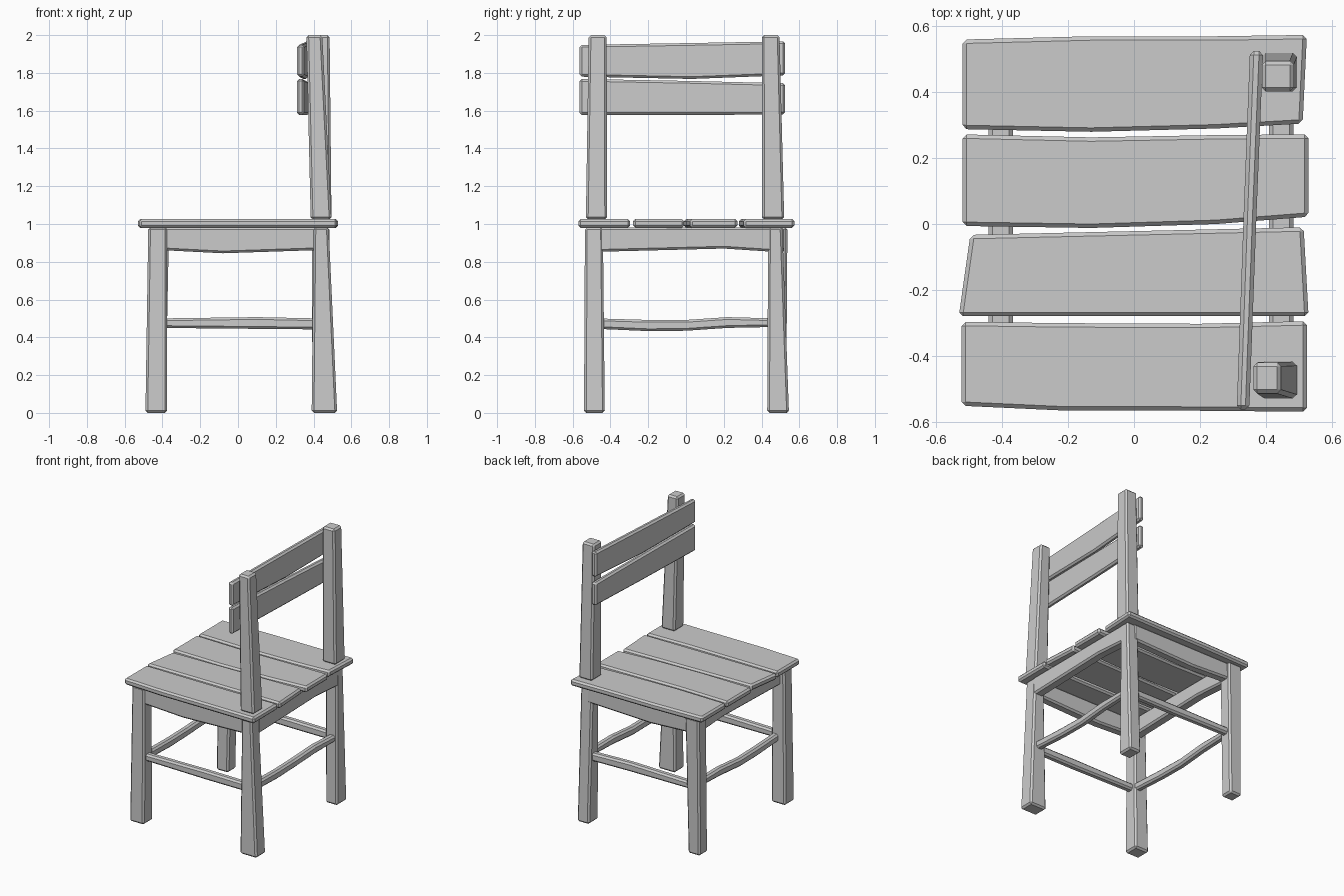
import bpy, bmesh

ORDER = {'x': (0, 1, 2), 'y': (1, 0, 2), 'z': (1, 2, 0)}


def beam(name, axis, sections, bevel=0.012):
    """Skin rectangular sections (pos, a0, a1, b0, b1[, skew]) along an axis."""
    bm = bmesh.new()
    rings = []
    for p, a0, a1, b0, b1, *skew in sections:
        q = p + (skew[0] if skew else 0)
        ring = []
        for pos, a, b in ((p, a0, b0), (q, a1, b0), (q, a1, b1), (p, a0, b1)):
            co = {'x': (pos, a, b), 'y': (a, pos, b), 'z': (a, b, pos)}[axis]
            ring.append(bm.verts.new(co))
        rings.append(ring)
    for r, s in zip(rings, rings[1:]):
        for i in range(4):
            j = (i + 1) % 4
            bm.faces.new((r[i], r[j], s[j], s[i]))
    bm.faces.new(rings[0])
    bm.faces.new(rings[-1])
    bmesh.ops.recalc_face_normals(bm, faces=bm.faces)
    mesh = bpy.data.meshes.new(name)
    bm.to_mesh(mesh)
    bm.free()
    ob = bpy.data.objects.new(name, mesh)
    bpy.context.collection.objects.link(ob)
    mod = ob.modifiers.new("chamfer", 'BEVEL')
    mod.width = bevel
    mod.segments = 1
    mod.limit_method = 'ANGLE'
    return ob


# Seat planks: slightly crooked outlines (x, y0, y1, skew)
planks = [
    [(-0.52, 0.288, 0.56, 0), (-0.13, 0.28, 0.57, 0), (0.25, 0.29, 0.57, 0), (0.512, 0.305, 0.574, 0.013)],
    [(-0.52, -0.006, 0.272, 0), (-0.13, -0.012, 0.263, 0), (0.25, 0, 0.27, 0), (0.53, 0.022, 0.272, 0)],
    [(-0.532, -0.28, -0.033, 0.035), (0.53, -0.28, -0.01, -0.015)],
    [(-0.523, -0.552, -0.297, 0), (-0.22, -0.566, -0.301, 0), (0.2, -0.567, -0.303, 0), (0.525, -0.57, -0.295, 0)],
]
for i, rows in enumerate(planks):
    beam(f"seat_plank_{i + 1}", 'x', [(x, y0, y1, 0.98, 1.026, s) for x, y0, y1, s in rows])

# Legs: bottom and top rectangles
legs = {
    "front_leg_right": ((-0.49, -0.375, -0.54, -0.43), (-0.475, -0.375, -0.535, -0.44)),
    "front_leg_left": ((-0.48, -0.385, 0.435, 0.53), (-0.475, -0.365, 0.44, 0.537)),
    "back_leg_right": ((0.39, 0.525, -0.54, -0.43), (0.40, 0.48, -0.535, -0.44)),
    "back_leg_left": ((0.395, 0.49, 0.43, 0.545), (0.39, 0.485, 0.435, 0.51)),
}
for name, (low, high) in legs.items():
    beam(name, 'z', [(0, *low), (0.982, *high)])

# Back posts standing on the seat
beam("back_post_right", 'z', [(1.024, 0.385, 0.495, -0.53, -0.418), (2, 0.362, 0.446, -0.515, -0.42)])
beam("back_post_left", 'z', [(1.024, 0.388, 0.495, 0.403, 0.52), (2, 0.388, 0.485, 0.402, 0.495)])

# Back slats, running slightly askew
beam("back_slat_upper", 'y', [(-0.563, 0.312, 0.35, 1.78, 1.948), (0.03, 0.333, 0.372, 1.768, 1.958),
                              (0.525, 0.352, 0.392, 1.787, 1.967)])
beam("back_slat_lower", 'y', [(-0.563, 0.312, 0.35, 1.577, 1.768), (0.03, 0.333, 0.372, 1.577, 1.757),
                              (0.525, 0.352, 0.392, 1.58, 1.745)])

# Aprons and stretchers on all four sides
for side, c in (("right", -0.487), ("left", 0.483)):
    beam(f"{side}_apron", 'x', [(-0.41, c - 0.035, c + 0.035, 0.862, 0.982), (-0.08, c - 0.035, c + 0.035, 0.845, 0.982),
                                (0.43, c - 0.035, c + 0.035, 0.862, 0.982)])
    beam(f"{side}_stretcher", 'x', [(-0.42, c - 0.025, c + 0.025, 0.45, 0.5), (0.1, c - 0.03, c + 0.02, 0.445, 0.507),
                                    (0.43, c - 0.025, c + 0.025, 0.442, 0.5)])
for side, c in (("front", -0.405), ("back", 0.447)):
    beam(f"{side}_apron", 'y', [(-0.46, c - 0.037, c + 0.037, 0.853, 0.982), (0.2, c - 0.037, c + 0.037, 0.87, 0.982),
                                (0.46, c - 0.037, c + 0.037, 0.853, 0.982)])
    beam(f"{side}_stretcher", 'y', [(-0.47, c - 0.025, c + 0.025, 0.445, 0.5), (-0.2, c - 0.03, c + 0.02, 0.433, 0.492),
                                    (0.0, c - 0.035, c + 0.015, 0.435, 0.492), (0.22, c - 0.03, c + 0.02, 0.45, 0.507),
                                    (0.475, c - 0.025, c + 0.025, 0.455, 0.5)])
